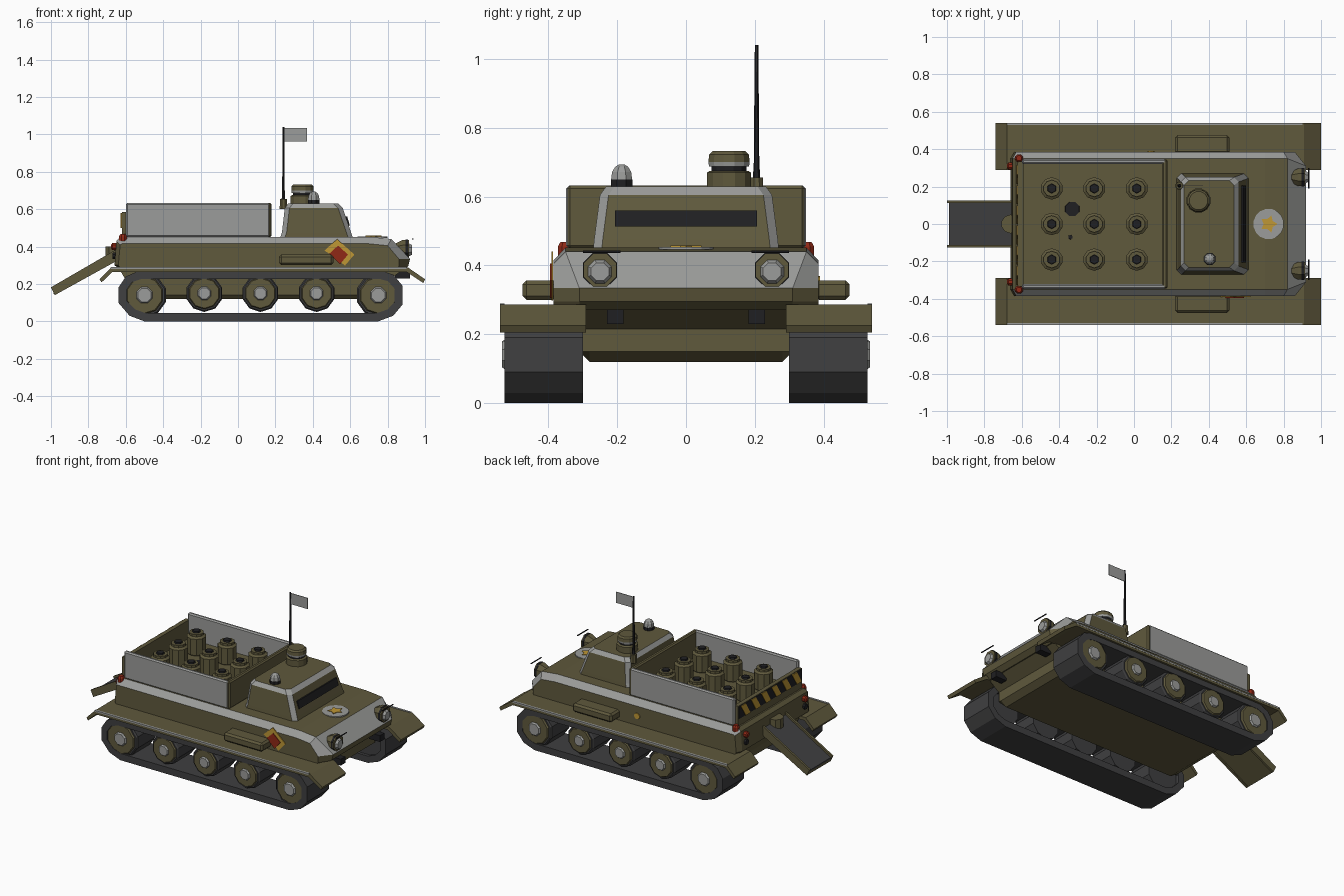
import bpy, bmesh, math
from mathutils import Vector

if "Cube" in bpy.data.objects:
    bpy.data.objects.remove(bpy.data.objects["Cube"])

def material(name, r, g, b):
    m = bpy.data.materials.new(name)
    m.diffuse_color = (r, g, b, 1)
    m.use_nodes = True
    m.node_tree.nodes["Principled BSDF"].inputs["Base Color"].default_value = m.diffuse_color
    return m

OLIVE = material("olive", .115, .10, .046)
GREY = material("light_grey", .33, .335, .325)
TRACK = material("dark_grey", .05, .05, .052)
BLACK = material("black", .014, .014, .016)
GOLD = material("gold", .52, .31, .035)
RED = material("red", .28, .022, .008)
AXES = {'x': lambda u, v, w: (w, u, v), 'y': lambda u, v, w: (u, w, v), 'z': lambda u, v, w: (u, v, w)}

def loft(name, rings, mats, rule=None, closed=False):
    """Skin equal-length rings; rule(centre, normal) picks the material slot."""
    bm = bmesh.new()
    vs = [[bm.verts.new(p) for p in ring] for ring in rings]
    n = len(vs[0])
    pairs = list(zip(vs, vs[1:])) + ([(vs[-1], vs[0])] if closed else [])
    for a, b in pairs:
        for i in range(n):
            j = (i + 1) % n
            bm.faces.new((a[i], a[j], b[j], b[i]))
    if not closed:
        bm.faces.new(vs[0])
        bm.faces.new(vs[-1])
    bmesh.ops.recalc_face_normals(bm, faces=bm.faces[:])
    if rule:
        for f in bm.faces:
            f.material_index = rule(f.calc_center_median(), f.normal)
    me = bpy.data.meshes.new(name)
    bm.to_mesh(me)
    bm.free()
    for m in (mats if isinstance(mats, list) else [mats]):
        me.materials.append(m)
    ob = bpy.data.objects.new(name, me)
    bpy.context.collection.objects.link(ob)
    return ob

def prism(name, pts, axis, a, b, mat):
    return loft(name, [[AXES[axis](u, v, w) for u, v in pts] for w in (a, b)], mat)

def box(name, x0, x1, y0, y1, z0, z1, mat, bevel=0):
    ob = prism(name, [(x0, y0), (x1, y0), (x1, y1), (x0, y1)], 'z', z0, z1, mat)
    if bevel:
        mod = ob.modifiers.new("bevel", 'BEVEL')
        mod.width, mod.segments = bevel, 1
    return ob

def lathe(name, c, axis, prof, n, mat):
    """Stack n-sided rings of (position, radius) along an axis."""
    ang = [2 * math.pi * (i + .5) / n for i in range(n)]
    return loft(name, [[AXES[axis](c[0] + r * math.cos(t), c[1] + r * math.sin(t), w) for t in ang]
                       for w, r in prof], mat)

# upper hull with grey chamfers and glacis
inner = [(-.62, .27), (-.66, .30), (-.65, .43), (-.63, .452), (.70, .452), (.82, .44),
         (.92, .334), (.91, .295), (.88, .27)]
outer = [(-.62, .27), (-.64, .30), (-.63, .41), (-.62, .415), (.70, .415), (.80, .405),
         (.86, .334), (.86, .295), (.85, .27)]
def side_ring(pts, s, full):
    return [(x, s * (.385 if full else (.31 if x > .85 else .35)), z) for x, z in pts]
def hull_rule(c, n):
    chamfer = abs(c.y) > .3 and n.z > .25
    glacis = c.x > .84 and n.z > .3
    return 1 if chamfer or glacis else 0
loft("upper_hull", [side_ring(outer, -1, True), side_ring(inner, -1, False),
                    side_ring(inner, 1, False), side_ring(outer, 1, True)], [OLIVE, GREY], hull_rule)

# lower hull
low = [(.90, .29), (.80, .215), (.80, .15), (.76, .12), (-.52, .12), (-.58, .16), (-.60, .22), (-.64, .29)]
low_side = [(x, max(z, .14)) for x, z in low]
loft("lower_hull", [[(x, y, z) for x, z in p] for y, p in
                    ((-.30, low_side), (-.28, low), (.28, low), (.30, low_side))], OLIVE)

# running gear, both sides
belt = [(-.64, .10), (-.58, .03), (-.50, 0), (.75, 0), (.83, .03), (.88, .09), (.88, .19),
        (.83, .25), (.77, .27), (-.53, .27), (-.60, .24), (-.64, .18)]
def shrink(p):
    cx = min(max(p[0], -.49), .74)
    d = Vector((p[0] - cx, p[1] - .135))
    d *= (d.length - .045) / d.length
    return (cx + d.x, .135 + d.y)
belt_in = [shrink(p) for p in belt]
fender = [(-.74, .225), (-.68, .287), (.91, .287), (1.0, .225), (.99, .205), (.90, .265),
          (-.67, .265), (-.73, .208)]
for s, side in ((-1, "right"), (1, "left")):
    a, b = s * .30, s * .527
    loft(side + "_track", [[(x, w, z) for x, z in p] for p, w in
                           ((belt, a), (belt, b), (belt_in, b), (belt_in, a))], TRACK, closed=True)
    for i, (x, z, r) in enumerate([(-.50, .14, .12), (-.18, .15, .10), (.12, .15, .10),
                                   (.42, .15, .10), (.75, .14, .12)]):
        tag = f"{side}_wheel_{i + 1}"
        lathe(tag + "_tire", (x, z), 'y', [(s * .32, r), (s * .505, r), (s * .515, r * .93)], 10, TRACK)
        lathe(tag + "_disc", (x, z), 'y', [(s * .51, r * .88), (s * .525, r * .8)], 10, OLIVE)
        lathe(tag + "_hub", (x, z), 'y', [(s * .52, r * .42), (s * .535, r * .32)], 8, GREY)
    prism(side + "_fender", fender, 'y', s * .29, s * .54, OLIVE)
    box(side + "_fender_trim", -.68, .90, *sorted((s * .528, s * .541)), .28, .29, GREY)
    box(side + "_stowage_box", .22, .51, *sorted((s * .375, s * .475)), .30, .357, OLIVE, .012)
    # lamps, hooks and guards
    lathe(side + "_headlight", (s * .25, .387), 'x', [(.84, .03), (.88, .052), (.915, .052)], 8, OLIVE)
    lathe(side + "_headlight_rim", (s * .25, .387), 'x', [(.895, .054), (.908, .054)], 8, BLACK)
    lathe(side + "_headlight_lens", (s * .25, .382), 'x', [(.91, .04), (.93, .028)], 8, GREY)
    lathe(side + "_light_guard", (.935, .44), 'y', [(s * .19, .004), (s * .30, .004)], 6, BLACK)
    box(side + "_tow_hook", .84, .92, *sorted((s * .182, s * .23)), .23, .272, BLACK)
    lathe(side + "_corner_lamp", (-.615, s * .352), 'z', [(.42, .022), (.455, .022), (.468, .014)], 8, RED)
    lathe(side + "_tail_lamp", (s * .31, .40), 'x', [(-.64, .02), (-.672, .02), (-.678, .012)], 8, RED)
    lathe(side + "_reverse_lamp", (s * .31, .35), 'x', [(-.64, .02), (-.67, .018)], 8, BLACK)
    # cargo bed side wall
    box(side + "_bed_wall", -.60, .17, *sorted((s * .322, s * .348)), .45, .632, GREY, .008)

# cargo bed
box("bed_floor", -.61, .16, -.33, .33, .445, .462, OLIVE)
box("bed_front_wall", .15, .18, -.345, .345, .45, .632, OLIVE, .008)
box("bed_rear_wall", -.62, -.592, -.335, .335, .45, .585, OLIVE)
box("hazard_backing", -.624, -.618, -.33, .33, .50, .58, BLACK)
for i in range(6):
    y = -.325 + i * .108
    prism(f"hazard_stripe_{i + 1}", [(y, .50), (y + .05, .50), (y + .10, .58), (y + .05, .58)],
          'x', -.628, -.62, GOLD)
lathe("large_stain", (-.33, .08), 'z', [(.46, .042), (.465, .04)], 8, BLACK)
lathe("small_stain", (-.34, -.07), 'z', [(.46, .013), (.465, .012)], 6, BLACK)
for i in range(9):
    c = (-.44 + .2275 * (i % 3), .19 * (i // 3 - 1))
    lathe(f"canister_{i + 1}", c, 'z', [(.455, .052), (.47, .06), (.575, .06), (.585, .045), (.60, .045)],
          10, OLIVE)
    lathe(f"canister_cap_{i + 1}", c, 'z', [(.598, .027), (.61, .024)], 6, BLACK)

# cabin: rectangular layers with cut corners and a grey top chamfer
def layer(x0, x1, y, z, c=.025):
    return [(x0 + c, -y, z), (x1 - c, -y, z), (x1, -y + c, z), (x1, y - c, z),
            (x1 - c, y, z), (x0 + c, y, z), (x0, y - c, z), (x0, -y + c, z)]
loft("cabin", [layer(.225, .615, .27, .445), layer(.235, .605, .267, .475), layer(.25, .56, .25, .605),
               layer(.268, .535, .232, .63)], [OLIVE, GREY],
     lambda c, n: 1 if (c.z > .605 and n.z < .95) or (abs(n.x) > .3 and n.y * n.y > .15) else 0)
prism("windscreen", [(.598, .513), (.584, .56), (.575, .56), (.589, .513)], 'y', -.207, .207, BLACK)

# roof fittings
h = (.345, .125)
lathe("hatch_base", h, 'z', [(.625, .066), (.67, .066), (.675, .058)], 12, OLIVE)
lathe("hatch_gap", h, 'z', [(.67, .052), (.69, .052)], 12, BLACK)
lathe("hatch_ring", h, 'z', [(.687, .06), (.70, .062)], 12, GREY)
lathe("hatch_lid", h, 'z', [(.70, .062), (.722, .06), (.732, .05)], 12, OLIVE)
d = (.405, -.187)
lathe("beacon_base", d, 'z', [(.62, .034), (.65, .034)], 8, BLACK)
lathe("beacon_dome", d, 'z', [(.65, .033), (.672, .03), (.687, .02), (.694, .008)], 8, GREY)
m = (.243, .205)
lathe("antenna_base", m, 'z', [(.60, .022), (.655, .02)], 8, OLIVE)
lathe("antenna", m, 'z', [(.65, .011), (.70, .008), (.95, .006), (1.04, .005)], 6, BLACK)
box("pennant", .245, .37, .203, .207, .962, 1.035, GREY)

# rear ramp
prism("ramp_floor", [(-.65, .362), (-.99, .165), (-.985, .145), (-.65, .335)], 'y', -.115, .115, OLIVE)
prism("ramp_tread", [(-.65, .370), (-.99, .172), (-.99, .163), (-.65, .36)], 'y', -.113, .113, TRACK)
for s in (-1, 1):
    prism("ramp_rail", [(-.645, .388), (-1.0, .182), (-.98, .14), (-.645, .325)], 'y', s * .112, s * .126, OLIVE)
lathe("ramp_hinge", (-.66, 0), 'z', [(.33, .05), (.40, .05)], 10, OLIVE)

# markings
prism("side_badge_gold", [(.53, .44), (.622, .357), (.572, .298), (.545, .32), (.50, .355), (.462, .378)],
      'y', -.386, -.391, GOLD)
prism("side_badge_red", [(.535, .405), (.588, .357), (.545, .305), (.488, .362)], 'y', -.386, -.395, RED)
lathe("left_gold_dot", (.09, .35), 'y', [(.38, .02), (.39, .02)], 10, GOLD)
lathe("deck_disc", (.72, 0), 'z', [(.446, .082), (.454, .082)], 16, GREY)
star = [(.72 + r * math.cos(i * math.pi / 5), r * math.sin(i * math.pi / 5))
        for i, r in enumerate([.048, .027] * 5)]
prism("deck_star", star, 'z', .452, .458, GOLD)
